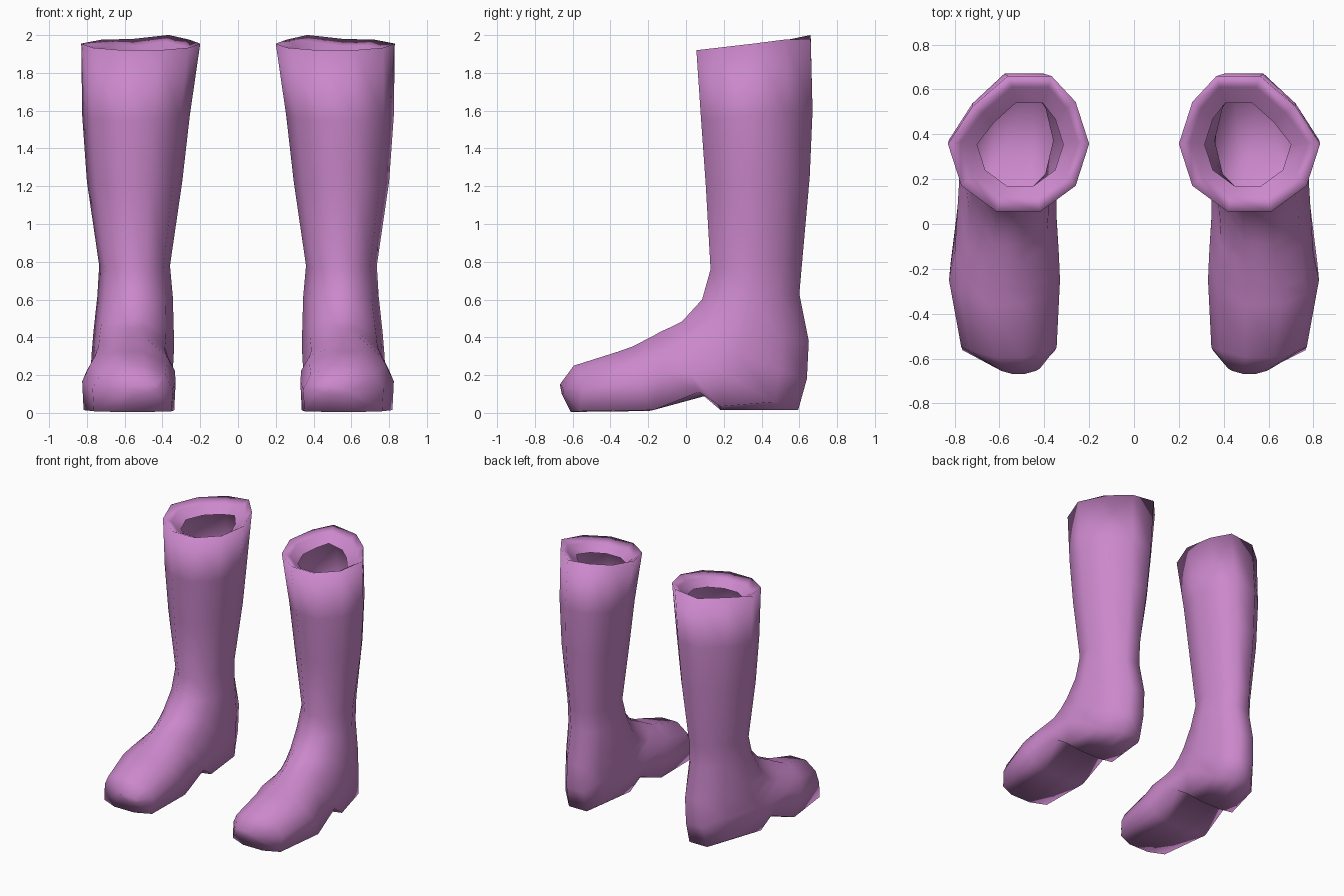
import bpy, bmesh, math

mat = bpy.data.materials.new("orchid pink")
mat.diffuse_color = (0.60, 0.246, 0.60, 1)

# Ring sections from the opening, over the rim, down the shaft and out to the toe:
# (front y, front z, back y, back z, inner x, outer x, sole squareness, side sweep, back lean)
SECTIONS = [
    (0.17, 1.84, 0.54, 1.90, 0.315, 0.70, 0, 0, 0.04),      # opening edge
    (0.12, 1.89, 0.61, 1.955, 0.25, 0.775, 0, 0, 0.05),     # lip
    (0.055, 1.92, 0.66, 1.99, 0.20, 0.83, 0, 0, 0.05),      # rim
    (0.08, 1.55, 0.67, 1.60, 0.255, 0.825, 0, 0, 0.05),
    (0.105, 1.20, 0.655, 1.25, 0.295, 0.80, 0, 0, 0.045),
    (0.13, 0.76, 0.615, 0.80, 0.36, 0.735, 0, 0, 0.03),
    (0.085, 0.60, 0.60, 0.63, 0.345, 0.745, 0, 0, 0.03),    # ankle
    (-0.02, 0.485, 0.65, 0.38, 0.34, 0.765, 0, 0, 0.04),
    (-0.09, 0.45, 0.64, 0.18, 0.34, 0.775, 0.1, 0, 0.04),
    (-0.13, 0.43, 0.60, 0.015, 0.345, 0.78, 0.5, -0.05, 0.04),  # heel back edge
    (-0.18, 0.405, 0.18, 0.015, 0.345, 0.79, 0.8, 0.02, 0),  # heel front edge
    (-0.28, 0.35, 0.15, 0.10, 0.335, 0.80, 0.85, -0.07, 0),  # instep
    (-0.36, 0.325, -0.20, 0.01, 0.33, 0.825, 1, 0.03, 0),   # ball
    (-0.60, 0.25, -0.62, 0.005, 0.345, 0.77, 1, 0.06, 0),
    (-0.67, 0.15, -0.66, 0.10, 0.42, 0.61, 0.3, 0.02, 0),   # toe tip
]
SIDES = 10


def boot(name, side):
    bm = bmesh.new()
    rings = []
    for i, (fy, fz, by, bz, xi, xo, square, sweep, lean) in enumerate(SECTIONS):
        ring = []
        for k in range(SIDES):
            a = 2 * math.pi * k / SIDES
            u = math.cos(a)
            # v runs from 0 at the front to 1 at the back or sole
            v = 0.5 - 0.5 * math.sin(a) / math.sin(math.radians(72))
            # the back leans inward, cutting the outer back corner
            outer_back = 0.7 < v < 0.9 and u > 0.5
            shift = lean if v > 0.9 or outer_back else 0
            # push the lower corners outward for a flat sole
            if v > 0.6:
                corner = abs(u) > 0.5
                u += (math.copysign(0.97 if corner else 0.4, u) - u) * square
                v += ((0.985 if corner else 1.0) - v) * square
            x = (xi + xo) / 2 + u * (xo - xi) / 2 - shift
            y = fy + (by - fy) * v + sweep * u * u
            z = fz + (bz - fz) * v
            if outer_back:
                y -= 0.4 * lean
            # the rim peaks at the inner back corner
            if i < 3 and v > 0.9:
                z -= 0.035 * u
            ring.append(bm.verts.new((side * x, y, z)))
        rings.append(ring)
    for a, b in zip(rings, rings[1:]):
        for k in range(SIDES):
            j = (k + 1) % SIDES
            quad = (a[k], a[j], b[j], b[k])
            bm.faces.new(quad if side < 0 else quad[::-1])
    toe = bm.faces.new(rings[-1])
    bmesh.ops.recalc_face_normals(bm, faces=bm.faces)
    # keep the normals pointing out of the leather
    toe.normal_update()
    if toe.normal.y > 0:
        bmesh.ops.reverse_faces(bm, faces=bm.faces)
    for f in bm.faces:
        f.smooth = True
    mesh = bpy.data.meshes.new(name)
    bm.to_mesh(mesh)
    bm.free()
    mesh.materials.append(mat)
    obj = bpy.data.objects.new(name, mesh)
    bpy.context.collection.objects.link(obj)


boot("right_boot", 1)
boot("left_boot", -1)
